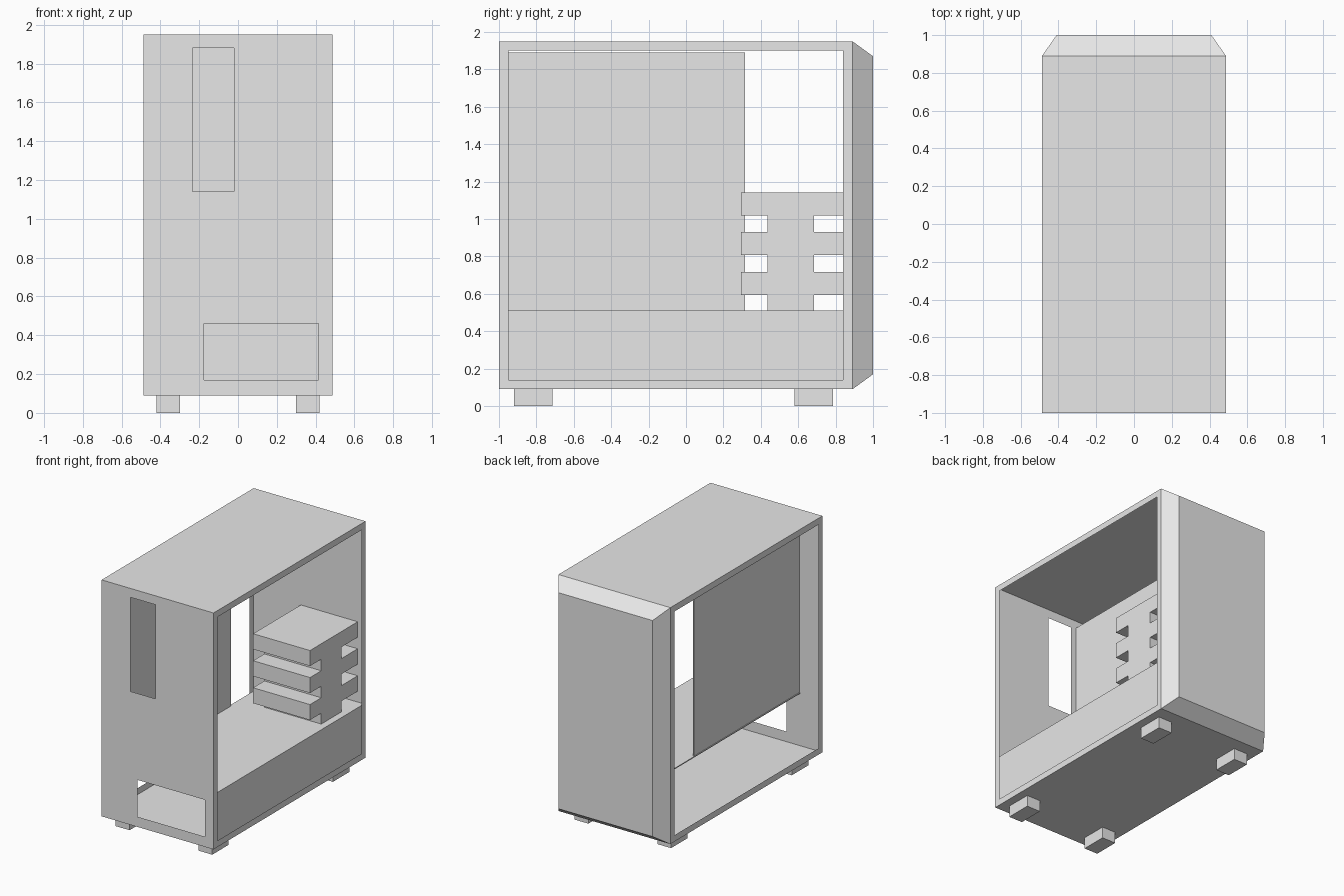
import bpy, bmesh
from mathutils import Vector

cube = bpy.data.objects.get("Cube")
if cube:
    bpy.data.objects.remove(cube, do_unlink=True)

grey = bpy.data.materials.new("light_grey")
grey.use_nodes = True
grey.diffuse_color = (0.8, 0.8, 0.8, 1)
grey.node_tree.nodes["Principled BSDF"].inputs["Base Color"].default_value = (0.8, 0.8, 0.8, 1)

W, BACK, FRONT, BOTTOM, TOP = 0.487, 0.89, -1.0, 0.09, 1.95


def box_mesh(x0, x1, y0, y1, z0, z1):
    bm = bmesh.new()
    bmesh.ops.create_cube(bm, size=1)
    for v in bm.verts:
        v.co = Vector((x1 if v.co.x > 0 else x0,
                       y1 if v.co.y > 0 else y0,
                       z1 if v.co.z > 0 else z0))
    return bm


def finish(name, bm):
    mesh = bpy.data.meshes.new(name)
    bm.to_mesh(mesh)
    bm.free()
    mesh.materials.append(grey)
    obj = bpy.data.objects.new(name, mesh)
    bpy.context.collection.objects.link(obj)
    return obj


def box(name, *bounds):
    return finish(name, box_mesh(*bounds))


# Sheet shell: both sides open, with a narrow rim around each opening
bm = box_mesh(-W, W, FRONT, BACK, BOTTOM, TOP)
bm.normal_update()
sides = [f for f in bm.faces if abs(f.normal.x) > 0.9]
bmesh.ops.inset_individual(bm, faces=sides, thickness=0.05, use_even_offset=True)
bmesh.ops.delete(bm, geom=sides, context='FACES_ONLY')

# Card slot and power supply cut-outs in the front sheet: x0, x1, z0, z1
holes = [(-0.235, -0.02, 1.14, 1.88), (-0.175, 0.415, 0.17, 0.46)]
for x0, x1, z0, z1 in holes:
    for axis, at in (((1, 0, 0), x0), ((1, 0, 0), x1), ((0, 0, 1), z0), ((0, 0, 1), z1)):
        faces = [f for f in bm.faces if abs(f.calc_center_median().y - FRONT) < 0.001]
        edges = {e for f in faces for e in f.edges}
        verts = {v for f in faces for v in f.verts}
        bmesh.ops.bisect_plane(bm, geom=faces + list(edges) + list(verts), dist=0.0001,
                               plane_co=Vector(axis) * at, plane_no=axis)
cut = []
for f in bm.faces:
    c = f.calc_center_median()
    if abs(c.y - FRONT) < 0.001 and any(a < c.x < b and d < c.z < e for a, b, d, e in holes):
        cut.append(f)
bmesh.ops.delete(bm, geom=cut, context='FACES')
finish("case_shell", bm)

# Closed end panel, tapered on all four sides
bm = box_mesh(-W, W, BACK, 1.0, BOTTOM, TOP)
for v in bm.verts:
    if v.co.y > 0.95:
        v.co.x -= 0.077 if v.co.x > 0 else -0.077
        v.co.z += 0.08 if v.co.z < 1 else -0.08
finish("tapered_panel", bm)

# Inner sheets
box("board_tray", -0.29, -0.282, FRONT + 0.002, 0.315, 0.51, 1.89)
box("shroud_top", -0.295, 0.475, FRONT + 0.002, BACK - 0.002, 0.502, 0.51)
box("shroud_wall", 0.467, 0.475, FRONT + 0.002, BACK - 0.002, BOTTOM + 0.002, 0.502)

# Drive cage: three bays joined by a central post
for i in range(3):
    z = 0.595 + 0.2125 * i
    box(f"drive_bay_{i + 1}", -0.075, 0.42, 0.295, BACK - 0.002, z, z + 0.122)
    low = 0.51 if i == 0 else z - 0.0905
    box(f"cage_post_{i + 1}", -0.075, 0.42, 0.435, 0.685, low, z)

# Feet
for side, sx in (("left", 1), ("right", -1)):
    for end, y in (("front", -0.92), ("back", 0.58)):
        a, b = sorted((sx * 0.3, sx * 0.42))
        box(f"{end}_{side}_foot", a, b, y, y + 0.205, 0, BOTTOM)
